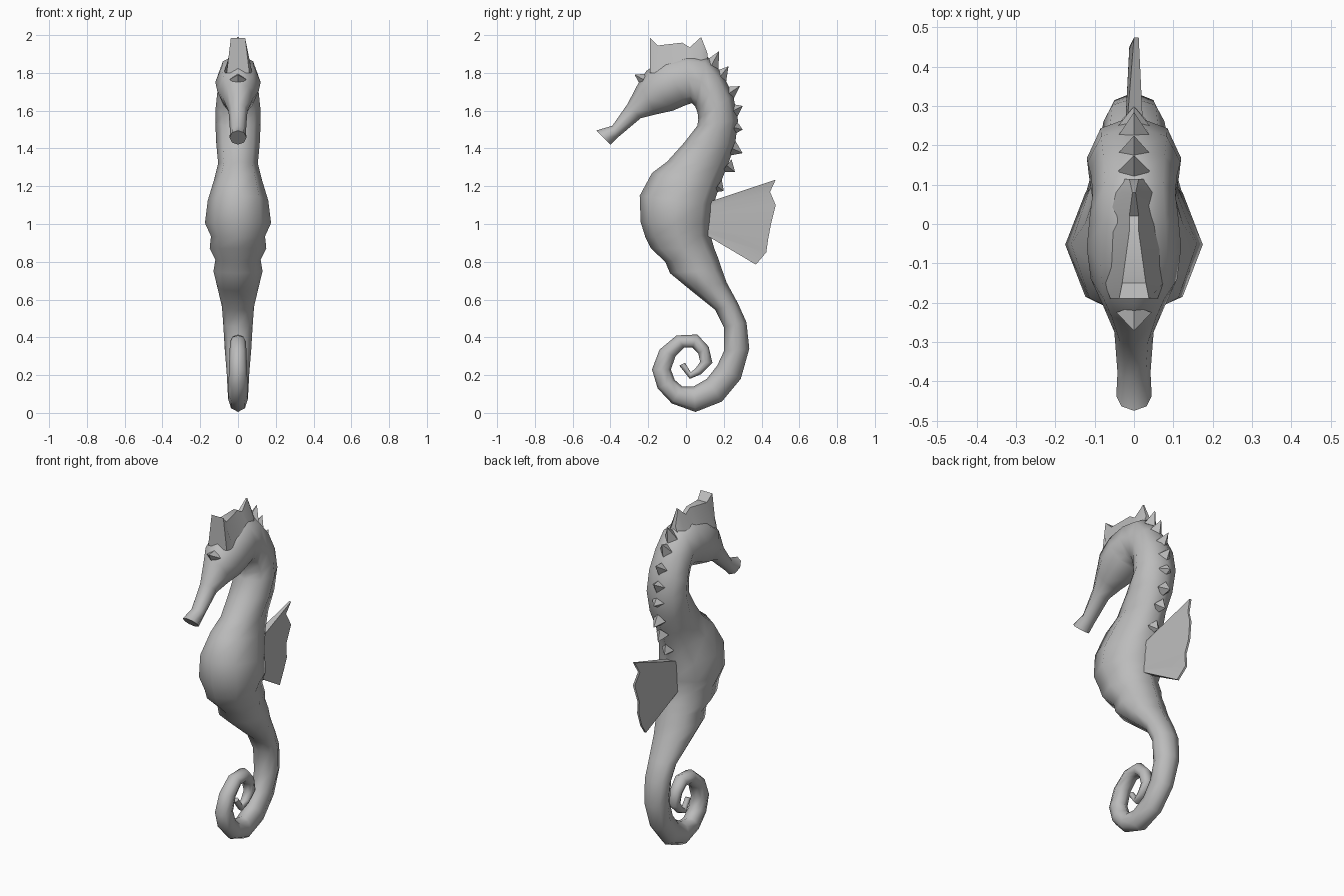
import bpy, bmesh, math
from mathutils import Vector

grey = bpy.data.materials.new("plain_grey")
grey.diffuse_color = (0.5, 0.5, 0.5, 1)


def finish(name, bm, angle=60):
    bmesh.ops.recalc_face_normals(bm, faces=bm.faces)
    me = bpy.data.meshes.new(name)
    bm.to_mesh(me)
    bm.free()
    ob = bpy.data.objects.new(name, me)
    bpy.context.collection.objects.link(ob)
    me.materials.append(grey)
    bpy.context.view_layer.objects.active = ob
    ob.select_set(True)
    bpy.ops.object.shade_smooth_by_angle(angle=math.radians(angle))
    ob.select_set(False)
    return ob


def loft(name, rings, angle=60):
    """Skin closed rings of equal length and cap both ends."""
    bm = bmesh.new()
    loops = [[bm.verts.new(p) for p in r] for r in rings]
    n = len(loops[0])
    for a, b in zip(loops, loops[1:]):
        for i in range(n):
            j = (i + 1) % n
            bm.faces.new((a[i], a[j], b[j], b[i]))
    bm.faces.new(loops[0])
    bm.faces.new(loops[-1])
    return finish(name, bm, angle)


def section(fy, fz, by, bz, w, sides=8):
    """Ring spanning belly point f to back point b with half width w."""
    f, b = Vector((0, fy, fz)), Vector((0, by, bz))
    c, r = (f + b) / 2, (b - f) / 2
    out = []
    for i in range(sides):
        a = 2 * math.pi * i / sides
        out.append(c + r * math.cos(a) + Vector((w * math.sin(a), 0, 0)))
    return out


# Snout, head, neck and trunk: belly y, z, back y, z, half width
trunk = [
    (-.40, 1.42, -.475, 1.495, .045), (-.365, 1.455, -.39, 1.52, .042),
    (-.24, 1.56, -.31, 1.635, .05), (-.16, 1.58, -.25, 1.75, .08),
    (-.07, 1.60, -.21, 1.81, .11), (.0, 1.63, -.12, 1.87, .12),
    (.03, 1.64, .0, 1.90, .113), (.05, 1.62, .11, 1.89, .105),
    (.062, 1.585, .19, 1.80, .11), (.065, 1.555, .25, 1.68, .118),
    (.06, 1.52, .275, 1.55, .12), (-.01, 1.43, .26, 1.42, .115),
    (-.10, 1.33, .22, 1.31, .105), (-.18, 1.27, .18, 1.21, .125),
    (-.245, 1.15, .145, 1.10, .16), (-.24, 1.01, .135, 1.0, .175),
    (-.215, .93, .13, .94, .143), (-.185, .87, .15, .87, .15),
    (-.11, .80, .17, .82, .12), (-.085, .74, .19, .76, .13),
]
# Curled tail, belly side runs along the inside of the spiral
tail = [
    (.03, .645, .215, .69, .11), (.155, .545, .275, .58, .085),
    (.20, .455, .32, .48, .078), (.20, .325, .335, .34, .07),
    (.165, .25, .29, .18, .06), (.11, .18, .19, .06, .055),
    (.04, .14, .05, .005, .052), (-.02, .14, -.075, .05, .05),
    (-.06, .175, -.15, .13, .05), (-.08, .23, -.18, .23, .048),
    (-.055, .30, -.14, .335, .045), (-.01, .345, -.05, .41, .042),
    (.035, .345, .06, .415, .04), (.065, .315, .12, .35, .036),
    (.075, .27, .14, .265, .032), (.05, .235, .08, .205, .026),
    (.025, .215, .02, .18, .02), (-.005, .265, -.035, .25, .015),
]
loft("body", [section(*s) for s in trunk + tail], 70)

# Head crest: y, top z, top half width, base half width
crest = [(-.19, 1.985, .038, .06), (-.15, 1.945, .03, .075),
         (-.02, 1.96, .012, .085), (.02, 1.935, .012, .085),
         (.08, 1.99, .004, .07), (.115, 1.90, .012, .05)]
loft("head_crest", [[(-b, y, 1.80), (-t, y, z), (t, y, z), (b, y, 1.80)]
                    for y, z, t, b in crest], 50)


def spike(name, base, tip, along, half, width):
    """Four sided spike; 'along' runs down the back."""
    base, tip, along = (Vector((0, *p)) for p in (base, tip, along))
    along.normalize()
    side = Vector((width, 0, 0))
    bm = bmesh.new()
    ring = [bm.verts.new(p) for p in (base + along * half, base + side,
                                      base - along * half, base - side)]
    top = bm.verts.new(tip)
    for i in range(4):
        bm.faces.new((ring[i], ring[(i + 1) % 4], top))
    bm.faces.new(ring)
    finish(name, bm, 50)


# Spikes down the back of the neck: base and tip
spikes = [((.135, 1.84), (.175, 1.915)), ((.18, 1.78), (.225, 1.835)),
          ((.225, 1.69), (.285, 1.73)), ((.25, 1.60), (.30, 1.625)),
          ((.255, 1.51), (.30, 1.50)), ((.245, 1.40), (.30, 1.375)),
          ((.215, 1.31), (.26, 1.275)), ((.165, 1.20), (.20, 1.175))]
for i, (b, t) in enumerate(spikes):
    d = (t[1] - b[1], b[0] - t[0])
    spike(f"back_spike_{i + 1}", b, t, d, .042, .04)

# Small brow point at the top of the snout
spike("brow_spike", (-.225, 1.765), (-.272, 1.79), (.5, 1), .035, .045)

# Pleated dorsal fin: root y, z, rim y, z, sideways pleat
fin = [(.10, 1.11, .475, 1.235, .006), (.10, 1.08, .445, 1.17, -.006),
       (.10, 1.05, .475, 1.10, .006), (.10, 1.01, .45, 1.0, -.006),
       (.10, .98, .435, .92, .006), (.10, .96, .425, .85, -.006),
       (.10, .945, .37, .785, .006)]
loft("dorsal_fin", [[(-.03, ry, rz), (p - .006, y, z),
                     (p + .006, y, z), (.03, ry, rz)]
                    for ry, rz, y, z, p in fin], 50)
